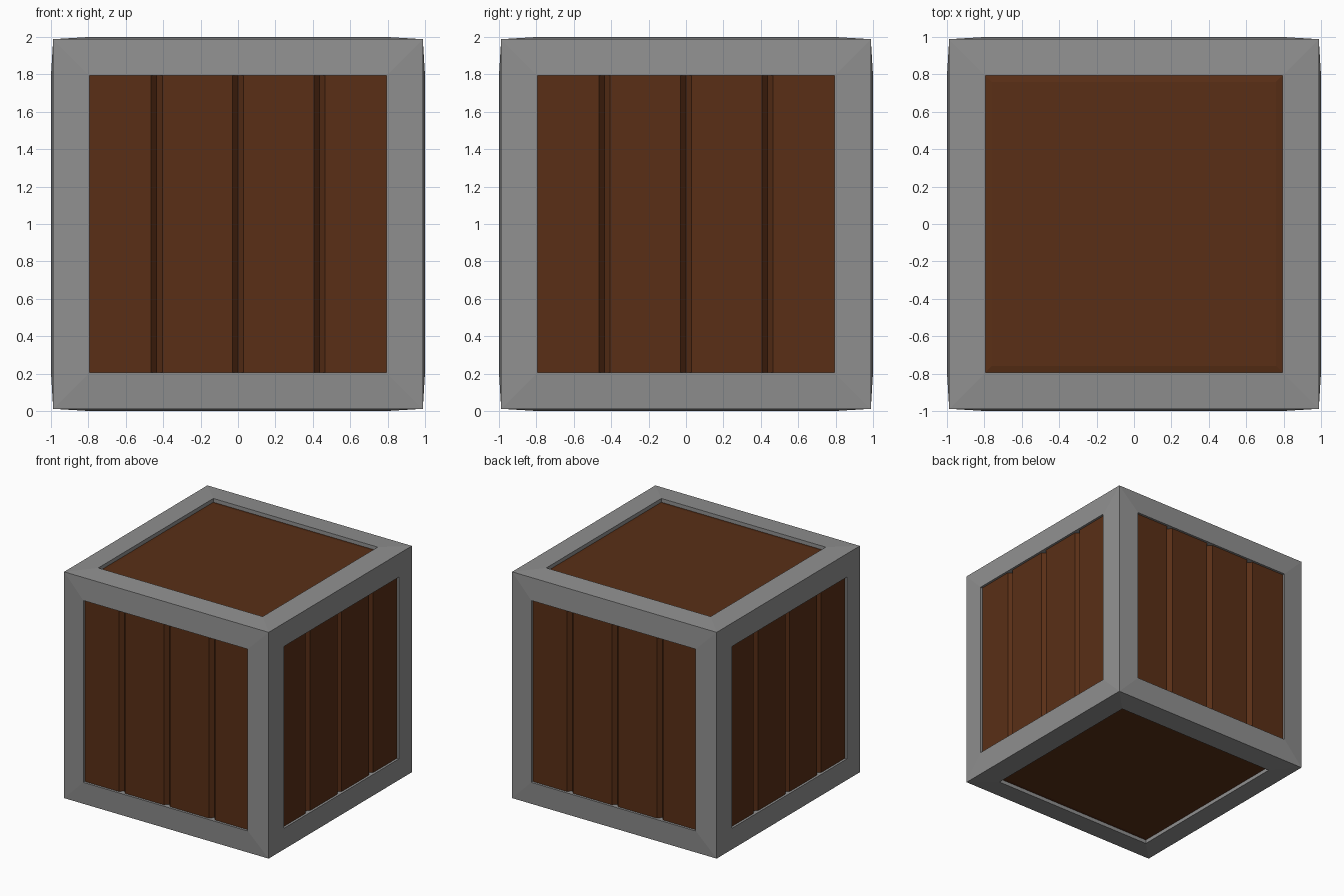
import bpy, bmesh
from mathutils import Matrix, Vector

if "Cube" in bpy.data.objects:
    bpy.data.objects.remove(bpy.data.objects["Cube"])


def material(name, color):
    mat = bpy.data.materials.new(name)
    mat.diffuse_color = (*color, 1)
    mat.use_nodes = True
    mat.node_tree.nodes["Principled BSDF"].inputs["Base Color"].default_value = mat.diffuse_color
    return mat


wood = material("brown_wood", (0.1, 0.028, 0.008))
metal = material("dark_grey_metal", (0.28, 0.28, 0.28))


def finish(bm, name, mat):
    bmesh.ops.recalc_face_normals(bm, faces=bm.faces)
    bmesh.ops.translate(bm, verts=bm.verts, vec=(0, 0, 1))
    mesh = bpy.data.meshes.new(name)
    bm.to_mesh(mesh)
    bm.free()
    obj = bpy.data.objects.new(name, mesh)
    bpy.context.collection.objects.link(obj)
    mesh.materials.append(mat)


# Metal frame: cube with mitred, slightly raised rims and open recesses
bm = bmesh.new()
bmesh.ops.create_cube(bm, size=1.976)
faces = bm.faces[:]
bmesh.ops.inset_individual(bm, faces=faces, thickness=0.194, depth=0.012, use_even_offset=True)
bmesh.ops.inset_individual(bm, faces=faces, thickness=0.0005, depth=-0.08, use_even_offset=True)
bmesh.ops.delete(bm, geom=faces, context='FACES_ONLY')
finish(bm, "frame", metal)

# Plank walls: grooved outline repeated on four sides, extruded upwards
side, groove, depth = 0.98, 0.03, 0.035
outline = [(-0.93, -side)]
for x in (-0.435, 0, 0.435):
    outline += [(x - groove, -side), (x, -side + depth), (x + groove, -side)]
outline.append((0.93, -side))
bm = bmesh.new()
ring = []
for i in range(4):
    turn = Matrix.Rotation(i * 1.57079633, 3, 'Z')
    ring += [bm.verts.new(turn @ Vector((x, y, -0.93))) for x, y in outline]
base = bm.faces.new(ring)
top = bmesh.ops.extrude_face_region(bm, geom=[base], use_keep_orig=True)
bmesh.ops.translate(bm, vec=(0, 0, 1.86),
                    verts=[v for v in top["geom"] if isinstance(v, bmesh.types.BMVert)])
finish(bm, "plank_walls", wood)

# Top and bottom panels with a shallow chamfer around the flat
bm = bmesh.new()
bmesh.ops.create_cube(bm, size=1)
bmesh.ops.scale(bm, vec=(1.6, 1.6, 1.932), verts=bm.verts)
bm.normal_update()
ends = [f for f in bm.faces if abs(f.normal.z) > 0.9]
bmesh.ops.inset_individual(bm, faces=ends, thickness=0.04, depth=0.008, use_even_offset=True)
finish(bm, "top_and_bottom_panels", wood)
